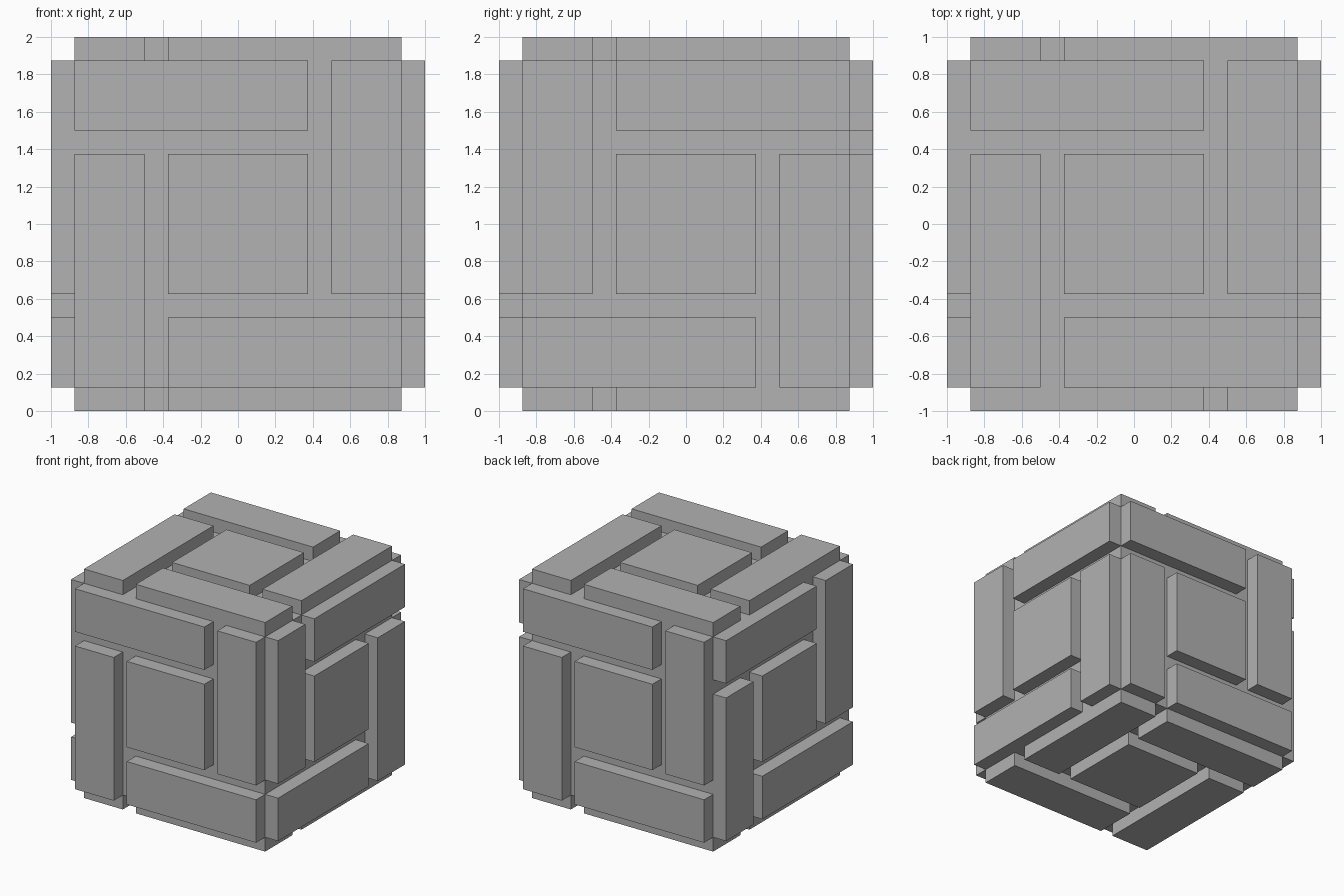
import bpy
from mathutils import Vector

default = bpy.data.objects.get("Cube")
if default:
    bpy.data.objects.remove(default, do_unlink=True)

grey = bpy.data.materials.new("plain grey")
grey.use_nodes = True
colour = (0.445, 0.445, 0.445, 1)
grey.diffuse_color = colour
grey.node_tree.nodes["Principled BSDF"].inputs["Base Color"].default_value = colour

HALF = 0.875    # half width of the core
THICK = 0.125   # plate thickness, also the gap between plates
INNER = 0.5     # inner edge of the border plates
SHORT = 0.375   # where a border plate stops, and half of the centre plate
CENTRE = Vector((0, 0, 1))


def box(name, a, b):
    """Box between two opposite corners."""
    bpy.ops.mesh.primitive_cube_add(size=1, location=(a + b) / 2)
    ob = bpy.context.object
    ob.name = name
    ob.data.name = name
    ob.scale = [abs(d) for d in b - a]
    bpy.ops.object.transform_apply(location=False, rotation=False, scale=True)
    ob.data.materials.append(grey)
    return ob


# Solid core
core = Vector((HALF, HALF, HALF))
box("core", CENTRE - core, CENTRE + core)

# Pinwheel of four border plates round a square one: u range, v range
PLATES = {
    "upper_plate": (-HALF, SHORT, INNER, HALF),
    "right_plate": (INNER, HALF, -SHORT, HALF),
    "lower_plate": (-SHORT, HALF, -HALF, -INNER),
    "left_plate": (-HALF, -INNER, -HALF, SHORT),
    "centre_plate": (-SHORT, SHORT, -SHORT, SHORT),
}

# Each side: outward normal, u axis, v axis
X, Y, Z = Vector((1, 0, 0)), Vector((0, 1, 0)), Vector((0, 0, 1))
SIDES = {
    "front": (-Y, X, Z),
    "back": (Y, -X, Z),
    "plus_x_side": (X, -Y, Z),
    "minus_x_side": (-X, -Y, Z),
    "top": (Z, X, Y),
    "bottom": (-Z, X, Y),
}

# Raised plates on all six sides
for side, (n, u, v) in SIDES.items():
    for plate, (u0, u1, v0, v1) in PLATES.items():
        box(side + "_" + plate,
            CENTRE + n * HALF + u * u0 + v * v0,
            CENTRE + n * (HALF + THICK) + u * u1 + v * v1)
